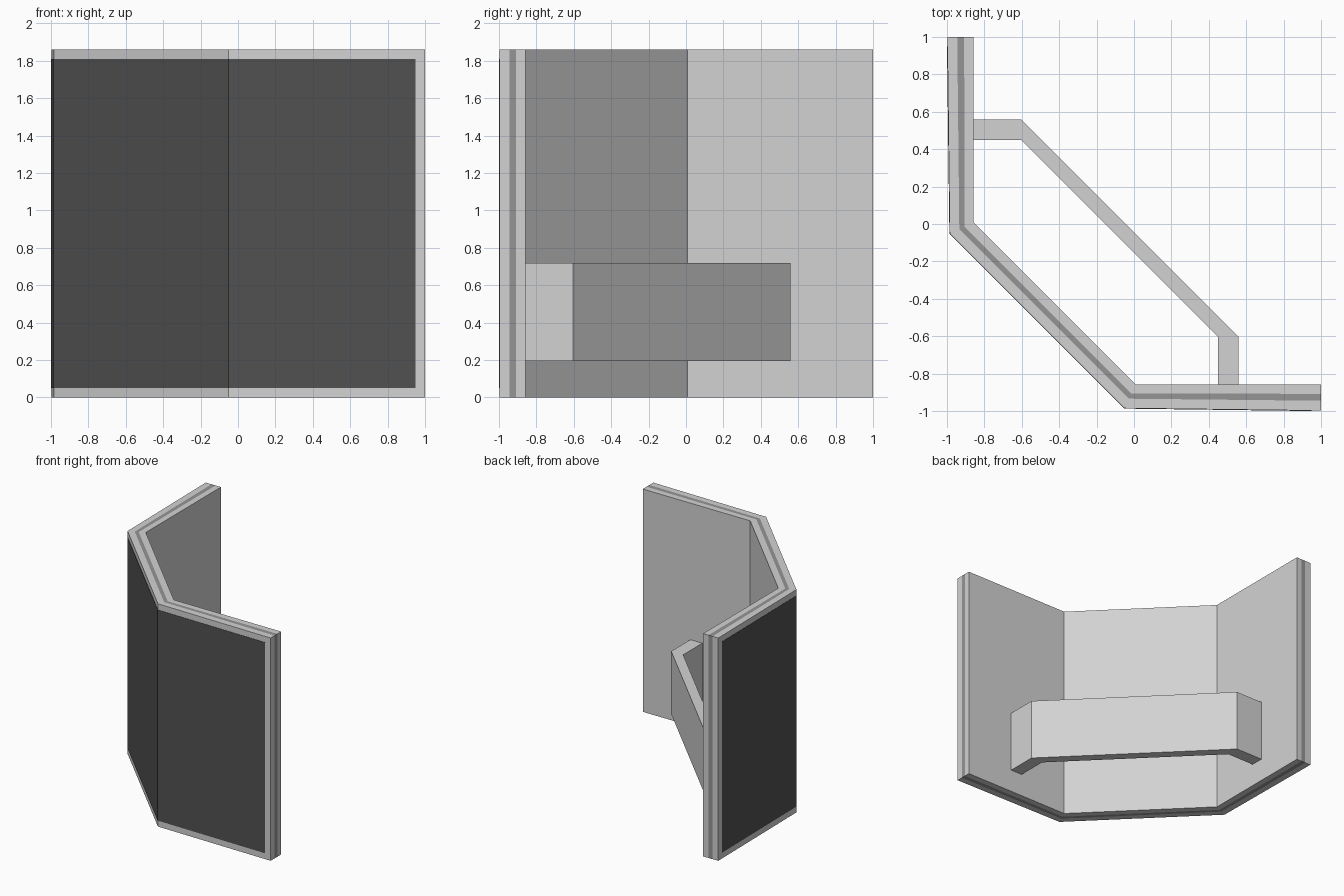
import bpy

cube = bpy.data.objects.get("Cube")
if cube:
    bpy.data.objects.remove(cube, do_unlink=True)

HEIGHT = 1.86
MARGIN = 0.05


def material(name, value):
    mat = bpy.data.materials.new(name)
    mat.use_nodes = True
    colour = (value, value, value, 1)
    mat.diffuse_color = colour
    mat.node_tree.nodes["Principled BSDF"].inputs["Base Color"].default_value = colour
    return mat


light_grey = material("light_grey", 0.65)
mid_grey = material("mid_grey", 0.30)
charcoal = material("charcoal", 0.083)


def mirrored(half):
    """Complete a path by reflecting it across the diagonal x = y."""
    return half + [(y, x) for x, y in reversed(half)]


def band(name, outer, inner, z0, z1, mat):
    """Closed solid between two matching plan paths."""
    n = len(outer)
    verts = [(x, y, z) for z in (z0, z1) for path in (outer, inner) for x, y in path]
    ob, ib, ot, it = (k * n for k in range(4))
    faces = [(ob, ib, it, ot), (ob + n - 1, ot + n - 1, it + n - 1, ib + n - 1)]
    for i in range(n - 1):
        j = i + 1
        faces += [(ob + i, ot + i, ot + j, ob + j), (ib + i, ib + j, it + j, it + i),
                  (ot + i, it + i, it + j, ot + j), (ob + i, ob + j, ib + j, ib + i)]
    faces = [tuple(reversed(f)) for f in faces]
    mesh = bpy.data.meshes.new(name)
    mesh.from_pydata(verts, [], faces)
    mesh.materials.append(mat)
    mesh.update()
    obj = bpy.data.objects.new(name, mesh)
    bpy.context.collection.objects.link(obj)
    return obj


# Plan paths of the folded wall, from the outside inwards
outside = mirrored([(-0.998, 1), (-0.985, -0.05)])
core_out = mirrored([(-0.945, 1), (-0.934, -0.028)])
core_in = mirrored([(-0.908, 1), (-0.906, -0.016)])
inside = mirrored([(-0.858, 1), (-0.858, 0.008)])

# Three sandwiched layers
band("outer_layer", outside, core_out, 0, HEIGHT, light_grey)
band("core_layer", core_out, core_in, 0, HEIGHT, mid_grey)
band("inner_layer", core_in, inside, 0, HEIGHT, light_grey)

# Thin dark facing, set in from the top, bottom and both ends
face_out = mirrored([(-1, 1 - MARGIN), (-0.987, -0.051)])
face_in = mirrored([(-0.99, 1 - MARGIN), (-0.980, -0.048)])
band("front_facing", face_out, face_in, MARGIN, HEIGHT - MARGIN, charcoal)

# Bracket handle spanning the two wings
grip_out = mirrored([(-0.86, 0.56), (-0.605, 0.56)])
grip_in = mirrored([(-0.86, 0.45), (-0.605, 0.45)])
band("handle", grip_out, grip_in, 0.195, 0.72, light_grey)
